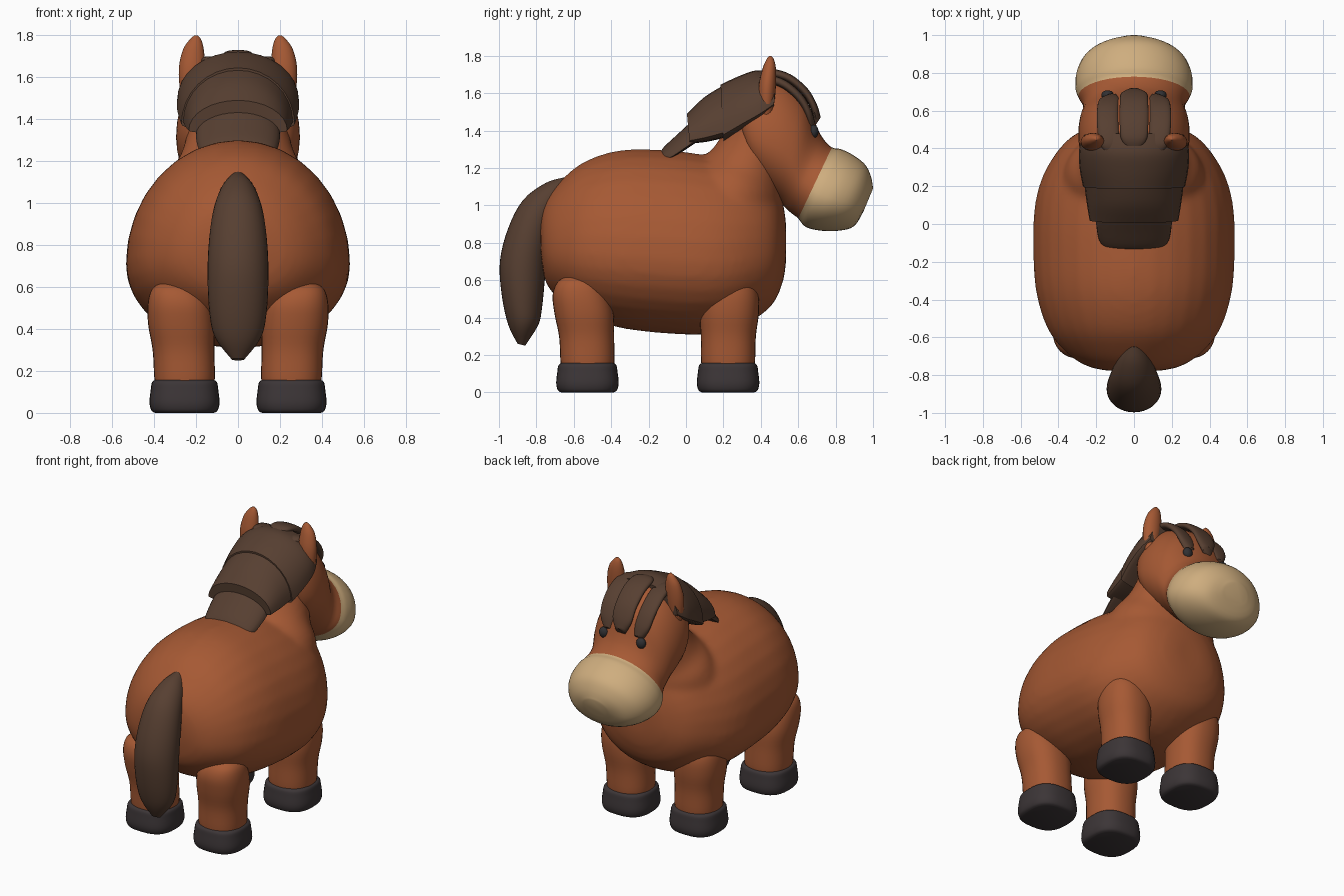
import bpy, bmesh, math
from mathutils import Vector

cube = bpy.data.objects.get("Cube")
if cube:
    bpy.data.objects.remove(cube, do_unlink=True)


def material(name, rgb):
    mat = bpy.data.materials.new(name)
    mat.use_nodes = True
    mat.diffuse_color = (*rgb, 1)
    bsdf = next(n for n in mat.node_tree.nodes if n.type == "BSDF_PRINCIPLED")
    bsdf.inputs["Base Color"].default_value = (*rgb, 1)
    bsdf.inputs["Roughness"].default_value = 0.8
    return mat


COAT = material("chestnut coat", (0.38, 0.1, 0.034))
HAIR = material("dark brown hair", (0.095, 0.05, 0.031))
HOOF = material("charcoal hoof", (0.045, 0.036, 0.038))
MUZZLE = material("cream muzzle", (0.62, 0.42, 0.21))
EYE = material("dark eye", (0.03, 0.03, 0.033))


def catmull(a, b, c, d, t):
    """Smooth step from tuple b to tuple c."""
    return [0.5 * (2 * q + (r - p) * t + (2 * p - 5 * q + 4 * r - s) * t * t
                   + (3 * q - p - 3 * r + s) * t ** 3)
            for p, q, r, s in zip(a, b, c, d)]


def loft(name, sections, mats, widest=0.5, square=2.0, split=None,
         sides=32, steps=4, mirror=False, angle=45):
    """Skin oval sections (y, z of one edge, y, z of the other, half width, centre x)."""
    secs = [tuple(s) + (0,) * (6 - len(s)) for s in sections]
    ends = [secs[0]] + secs + [secs[-1]]
    rows = []
    for i in range(len(secs) - 1):
        rows += [catmull(*ends[i:i + 4], k / steps) for k in range(steps)]
    rows.append(secs[-1])
    bm = bmesh.new()
    rings = []
    for y1, z1, y2, z2, w, x in rows:
        top, low = Vector((x, y1, z1)), Vector((x, y2, z2))
        mid = low.lerp(top, widest)
        ring = []
        for k in range(sides):
            a = 2 * math.pi * k / sides
            c = math.copysign(abs(math.cos(a)) ** (2 / square), math.cos(a))
            s = math.copysign(abs(math.sin(a)) ** (2 / square), math.sin(a))
            p = mid.lerp(top if s > 0 else low, abs(s))
            ring.append(bm.verts.new(p + Vector((w * c, 0, 0))))
        rings.append(ring)
    for i, (a, b) in enumerate(zip(rings, rings[1:])):
        for k in range(sides):
            n = (k + 1) % sides
            face = bm.faces.new((a[k], a[n], b[n], b[k]))
            face.material_index = int(split is not None and i >= split * steps)
    bm.faces.new(rings[0])
    bm.faces.new(rings[-1]).material_index = int(split is not None)
    bmesh.ops.recalc_face_normals(bm, faces=bm.faces)
    return finish(name, bm, mats, mirror, angle)


def finish(name, bm, mats, mirror=False, angle=45):
    mesh = bpy.data.meshes.new(name)
    bm.to_mesh(mesh)
    bm.free()
    for m in mats:
        mesh.materials.append(m)
    mesh.shade_smooth()
    mesh.set_sharp_from_angle(angle=math.radians(angle))
    obj = bpy.data.objects.new(name, mesh)
    bpy.context.collection.objects.link(obj)
    if mirror:
        mod = obj.modifiers.new("other side", "MIRROR")
        mod.use_mirror_merge = False
    return obj


# Barrel body and neck, fused into one soft skin
body = loft("body", [
    (-.78, .93, -.775, .72, .14), (-.755, 1.02, -.75, .59, .25),
    (-.68, 1.12, -.68, .5, .36), (-.55, 1.23, -.55, .41, .46),
    (-.35, 1.295, -.35, .345, .52), (-.1, 1.295, -.1, .315, .535),
    (.1, 1.27, .1, .31, .525), (.25, 1.24, .25, .335, .485),
    (.38, 1.2, .38, .4, .41), (.47, 1.12, .47, .48, .32),
    (.52, 1, .52, .6, .2), (.535, .9, .535, .7, .1)], [COAT], widest=.4)
neck = loft("neck", [
    (-.05, 1.1, .49, .82, .4), (.06, 1.22, .52, 1, .35),
    (.14, 1.3, .52, 1.1, .285), (.2, 1.4, .55, 1.2, .25),
    (.23, 1.55, .6, 1.35, .22)], [COAT])
with bpy.context.temp_override(active_object=body, object=body,
                               selected_objects=[body, neck],
                               selected_editable_objects=[body, neck]):
    bpy.ops.object.join()
fuse = body.modifiers.new("fuse", "REMESH")
fuse.mode, fuse.voxel_size, fuse.use_smooth_shade = "VOXEL", 0.02, True
soften = body.modifiers.new("soften", "SMOOTH")
soften.factor, soften.iterations = 0.5, 8

# Head, with the muzzle as its front sections
loft("head", [
    (.24, 1.52, .34, 1.28, .14), (.27, 1.62, .36, 1.17, .24),
    (.38, 1.69, .4, 1.1, .285), (.52, 1.67, .46, 1.05, .295),
    (.64, 1.57, .51, 1.01, .285), (.7, 1.42, .55, .97, .27),
    (.735, 1.355, .575, .95, .275), (.78, 1.31, .6, .93, .295),
    (.83, 1.3, .64, .885, .31), (.9, 1.265, .72, .865, .305),
    (.96, 1.215, .82, .865, .265), (.99, 1.15, .9, .89, .19),
    (1, 1.09, .95, .97, .09)], [COAT, MUZZLE], widest=.42, split=7, sides=40)

# Eyes
bm = bmesh.new()
bmesh.ops.create_uvsphere(bm, u_segments=20, v_segments=12, radius=.036)
bmesh.ops.scale(bm, vec=(.9, .7, 1), verts=bm.verts)
bmesh.ops.translate(bm, vec=(.14, .683, 1.395), verts=bm.verts)
finish("eyes", bm, [EYE], mirror=True)

# Ears
loft("ears", [(y - d, z, y + d, z, w, x) for y, z, d, w, x in [
    (.43, 1.44, .025, .03, .22), (.43, 1.53, .04, .05, .225),
    (.435, 1.64, .046, .062, .22), (.445, 1.73, .036, .05, .213),
    (.45, 1.78, .02, .027, .203), (.45, 1.8, .005, .006, .2)]],
    [COAT], mirror=True, sides=20)

# Overlapping mane plates, crown to withers
loft("mane_upper", [
    (.185, 1.645, .2, 1.34, .27), (.28, 1.69, .3, 1.4, .288),
    (.38, 1.722, .4, 1.46, .29), (.48, 1.705, .47, 1.52, .265)],
    [HAIR], widest=.12)
loft("mane_middle", [
    (.005, 1.49, .02, 1.33, .235), (.1, 1.58, .11, 1.34, .25),
    (.215, 1.65, .2, 1.36, .262)], [HAIR], widest=.1)
loft("mane_lower", [
    (-.15, 1.26, -.13, 1.245, .15), (-.12, 1.31, -.08, 1.25, .185),
    (-.04, 1.385, 0, 1.3, .2), (.03, 1.45, .06, 1.34, .2)],
    [HAIR], widest=.1)

# Forelock strands
strand = [(.4, 1.715, .04), (.46, 1.73, .07), (.56, 1.7, .076),
          (.65, 1.625, .075), (.7, 1.54, .07), (.72, 1.47, .035)]


def lock(name, x, spread, drop, scale, mirror):
    loft(name, [(y - drop, z - drop, y - drop - .03 * i / 5, z - drop - .045,
                 w * scale, x + spread * math.sin(math.pi * i / 5))
                for i, (y, z, w) in enumerate(strand)],
         [HAIR], square=2.5, sides=20, mirror=mirror)


lock("forelock_centre", 0, 0, 0, 1, False)
lock("forelock_sides", .115, .025, .03, .75, True)

# Tail
loft("tail", [
    (-.65, 1.15, -.62, 1.02, .05), (-.75, 1.12, -.68, .95, .09),
    (-.87, 1.03, -.72, .85, .122), (-.95, .88, -.745, .72, .14),
    (-.995, .7, -.755, .6, .145), (-.985, .52, -.77, .45, .137),
    (-.95, .36, -.79, .36, .11), (-.9, .26, -.86, .25, .03)], [HAIR])


# Legs and hooves
def leg(name, y, lean):
    shaft = [(.13, .14, .255, 0), (.18, .145, .255, 0), (.3, .147, .26, .1),
             (.42, .158, .27, .4), (.52, .15, .28, .8),
             (.59, .115, .295, 1), (.63, .05, .305, 1)]
    loft(name + "_legs", [(y + lean * k - r, z, y + lean * k + r, z, r, x)
                          for z, r, x, k in shaft],
         [COAT], square=2.3, mirror=True)
    hoof = [(0, .14), (.012, .158), (.05, .167), (.11, .161),
            (.145, .155), (.157, .14)]
    loft(name + "_hooves", [(y - r, z, y + r, z, r, .255) for z, r in hoof],
         [HOOF], square=2.7, mirror=True)


leg("rear", -.527, -.045)
leg("front", .225, .015)
